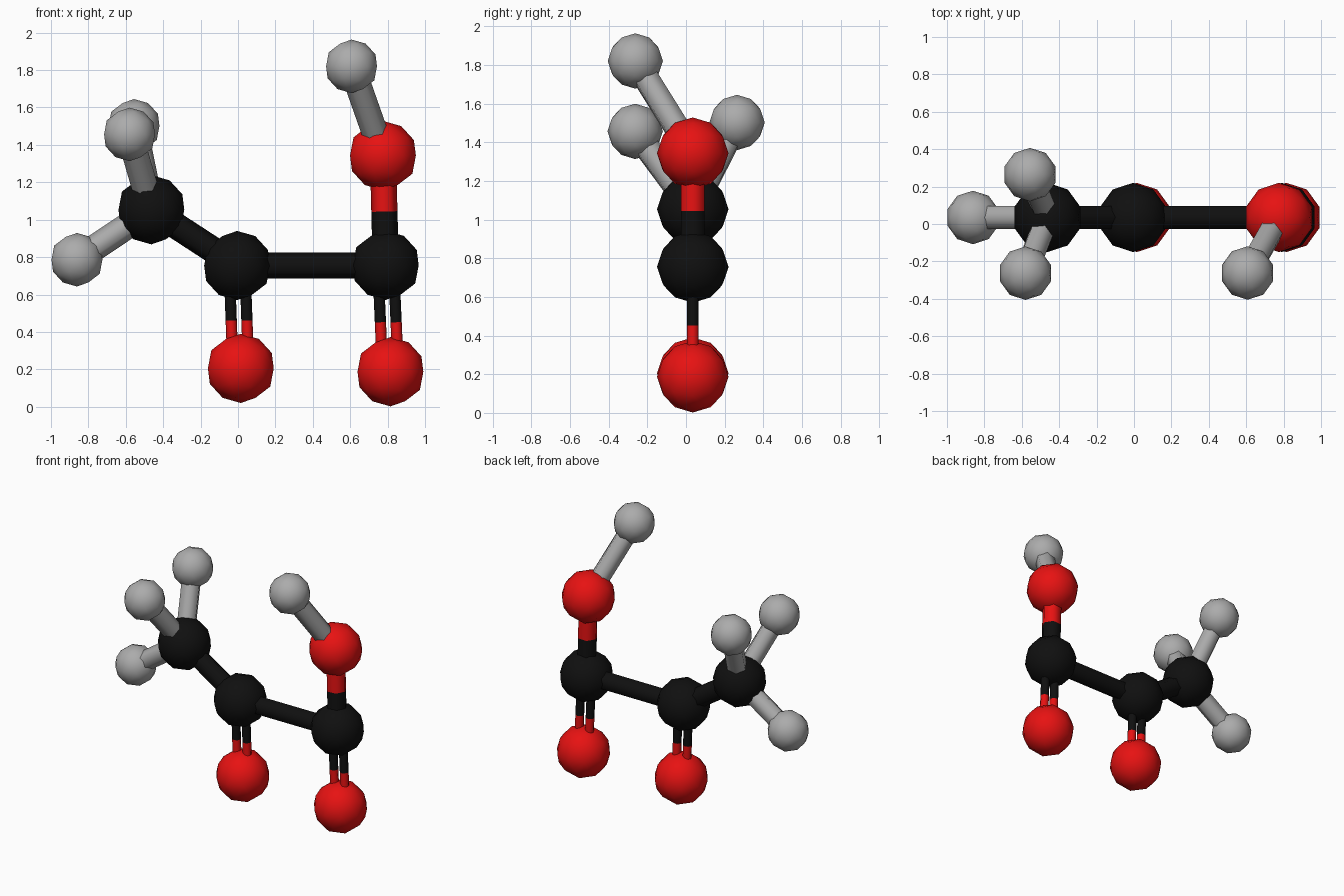
import bpy
import bmesh
from mathutils import Vector, Matrix

cube = bpy.data.objects.get("Cube")
if cube:
    bpy.data.objects.remove(cube, do_unlink=True)


def material(name, rgb):
    mat = bpy.data.materials.new(name)
    mat.use_nodes = True
    colour = (*rgb, 1.0)
    mat.diffuse_color = colour
    mat.node_tree.nodes["Principled BSDF"].inputs["Base Color"].default_value = colour
    return mat


BLACK = material("black", (0.005, 0.005, 0.005))
RED = material("red", (0.8, 0.006, 0.006))
GREY = material("grey", (0.41, 0.41, 0.41))

MID_Y = 0.035     # plane of the heavy atoms
BIG, SMALL = 0.185, 0.143


def finish(bm, name, mat):
    mesh = bpy.data.meshes.new(name)
    bm.to_mesh(mesh)
    bm.free()
    mesh.materials.append(mat)
    obj = bpy.data.objects.new(name, mesh)
    bpy.context.collection.objects.link(obj)
    bpy.ops.object.select_all(action='DESELECT')
    obj.select_set(True)
    bpy.context.view_layer.objects.active = obj
    bpy.ops.object.shade_smooth_by_angle(angle=1.15)
    return obj


def ball(name, centre, radius, mat):
    bm = bmesh.new()
    bmesh.ops.create_icosphere(bm, subdivisions=2, radius=radius,
                               matrix=Matrix.Translation(centre))
    finish(bm, name, mat)


def stick(name, start, end, radius, sides, mat):
    # The corners of the stick lie in the plane of the heavy atoms
    axis = (end - start).normalized()
    side = axis.cross(Vector((0, 1, 0))).normalized()
    frame = Matrix((side.cross(axis), side, axis)).transposed().to_4x4()
    bm = bmesh.new()
    bmesh.ops.create_cone(bm, cap_ends=True, segments=sides, radius1=radius,
                          radius2=radius, depth=(end - start).length,
                          matrix=Matrix.Translation((start + end) / 2) @ frame)
    finish(bm, name, mat)


# Balls: name -> (centre, radius, material)
atoms = {
    "end_carbon": (Vector((-0.463, MID_Y, 1.053)), BIG, BLACK),
    "middle_carbon": (Vector((-0.005, MID_Y, 0.755)), BIG, BLACK),
    "acid_carbon": (Vector((0.79, MID_Y, 0.756)), BIG, BLACK),
    "middle_oxygen": (Vector((0.015, MID_Y, 0.205)), BIG, RED),
    "acid_oxygen": (Vector((0.815, MID_Y, 0.187)), BIG, RED),
    "upper_oxygen": (Vector((0.775, MID_Y, 1.343)), BIG, RED),
    "side_hydrogen": (Vector((-0.861, MID_Y, 0.786)), SMALL, GREY),
    "front_hydrogen": (Vector((-0.58, -0.263, 1.456)), SMALL, GREY),
    "back_hydrogen": (Vector((-0.556, 0.264, 1.502)), SMALL, GREY),
    "top_hydrogen": (Vector((0.607, -0.262, 1.82)), SMALL, GREY),
}
for name, (centre, radius, mat) in atoms.items():
    ball(name, centre, radius, mat)


def bond(a, b, radius=0.07, sides=6, split=0.49, shift=0.0, tag="bond"):
    (start, _, mat_a), (end, _, mat_b) = atoms[a], atoms[b]
    offset = Vector((shift, 0, 0))
    start, end = start + offset, end + offset
    middle = start.lerp(end, split)
    stick(f"{a}_{tag}_half", start, middle, radius, sides, mat_a)
    stick(f"{b}_{tag}_half", middle, end, radius, sides, mat_b)


# Single bonds between the heavy atoms, coloured half and half
bond("end_carbon", "middle_carbon", tag="chain_bond")
bond("middle_carbon", "acid_carbon", tag="link_bond")
bond("acid_carbon", "upper_oxygen", tag="upper_bond")

# Double bonds as twin thin sticks
for carbon, oxygen in (("middle_carbon", "middle_oxygen"),
                       ("acid_carbon", "acid_oxygen")):
    for tag, shift in (("right_twin", -0.042), ("left_twin", 0.042)):
        bond(carbon, oxygen, 0.03, 8, 0.535, shift, tag)

# Hydrogen bonds are grey along their whole length
for hydrogen, partner in (("side_hydrogen", "end_carbon"),
                          ("front_hydrogen", "end_carbon"),
                          ("back_hydrogen", "end_carbon"),
                          ("top_hydrogen", "upper_oxygen")):
    stick(hydrogen + "_bond", atoms[hydrogen][0], atoms[partner][0], 0.07, 6, GREY)
